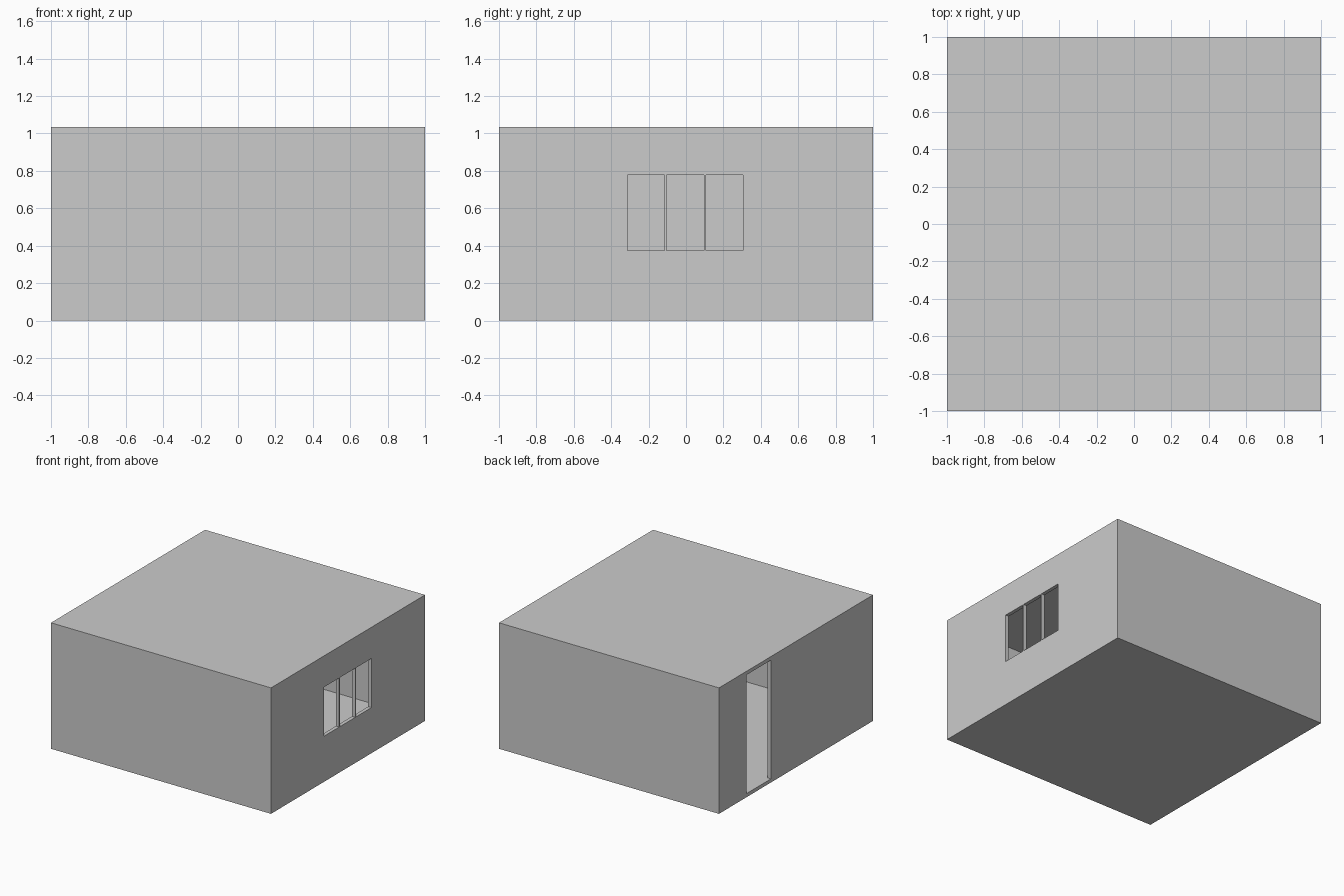
import bpy

if "Cube" in bpy.data.objects:
    bpy.data.objects.remove(bpy.data.objects["Cube"])

H = 1.035      # total height
T = 0.03       # wall, floor and roof thickness


def box(name, x, y, z):
    """Box from (min, max) ranges on each axis."""
    bpy.ops.mesh.primitive_cube_add(size=1)
    ob = bpy.context.object
    ob.name = name
    for v in ob.data.vertices:
        v.co = [r[0] if c < 0 else r[1] for c, r in zip(v.co, (x, y, z))]
    return ob


def cut(target, cutter):
    """Subtract a helper box, apply the result and remove the helper."""
    mod = target.modifiers.new("cut", 'BOOLEAN')
    mod.operation = 'DIFFERENCE'
    mod.solver = 'EXACT'
    mod.object = cutter
    cutter.hide_render = True
    bpy.context.view_layer.objects.active = target
    bpy.ops.object.modifier_apply(modifier=mod.name)
    bpy.data.objects.remove(cutter, do_unlink=True)


# room shell: closed block with a hollow interior
room = box("room_shell", (-1, 1), (-1, 1), (0, H))
cut(room, box("interior_cutter", (-1 + T, 1 - T), (-1 + T, 1 - T), (T, H - T)))

# full-height doorway in the left wall
cut(room, box("door_cutter", (-1.1, -0.9), (0.325, 0.64), (T, H - T)))

# three window openings with thin mullions in the right wall
for i in range(3):
    yc = -0.004 + (i - 1) * 0.209
    cut(room, box("window_cutter", (0.9, 1.1), (yc - 0.099, yc + 0.099), (0.375, 0.778)))
